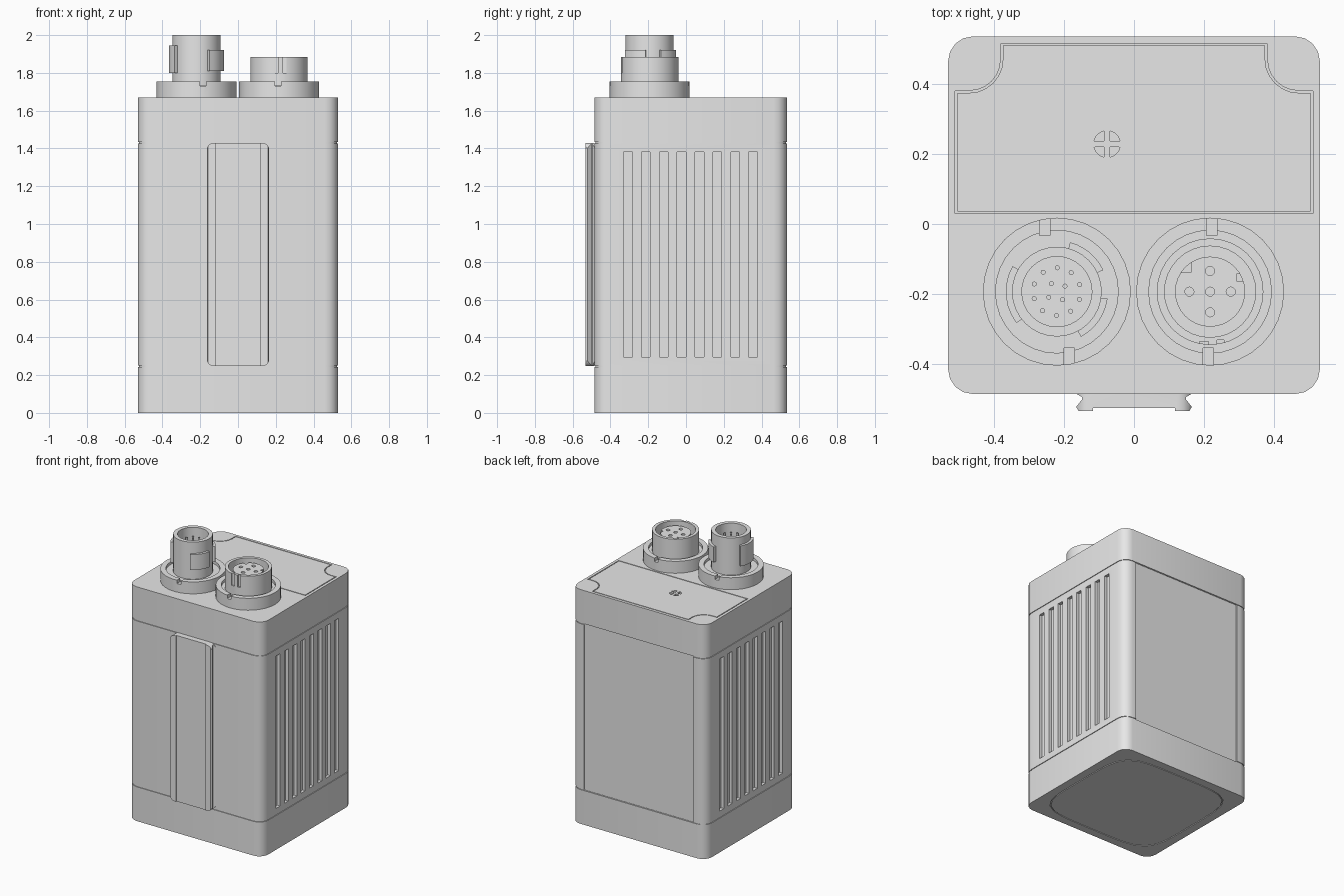
import bpy, bmesh
from math import cos, sin, radians, pi
from mathutils import Vector

if "Cube" in bpy.data.objects:
    bpy.data.objects.remove(bpy.data.objects["Cube"])

GREY = (0.8, 0.8, 0.8, 1)
mat = bpy.data.materials.new("light grey")
mat.use_nodes = True
mat.diffuse_color = GREY
mat.node_tree.nodes["Principled BSDF"].inputs["Base Color"].default_value = GREY

TOP = 1.67


def finish(name, bm):
    bmesh.ops.recalc_face_normals(bm, faces=bm.faces)
    mesh = bpy.data.meshes.new(name)
    bm.to_mesh(mesh)
    bm.free()
    mesh.materials.append(mat)
    obj = bpy.data.objects.new(name, mesh)
    bpy.context.collection.objects.link(obj)
    return obj


def prism(name, pts, z0, z1, along_y=False):
    """Extrude a flat outline along z, or along y."""
    bm = bmesh.new()
    place = (lambda p, h: (p[0], h, p[1])) if along_y else (lambda p, h: (p[0], p[1], h))
    low, high = [[bm.verts.new(place(p, h)) for p in pts] for h in (z0, z1)]
    bm.faces.new(low)
    bm.faces.new(high)
    for i in range(len(pts)):
        bm.faces.new((low[i - 1], low[i], high[i], high[i - 1]))
    return finish(name, bm)


def box(name, x0, x1, y0, y1, z0, z1):
    return prism(name, [(x0, y0), (x1, y0), (x1, y1), (x0, y1)], z0, z1)


def offset(pts, d):
    """Move a counter-clockwise outline outwards by d."""
    out = []
    for i, p in enumerate(pts):
        p, a, b = Vector(p), Vector(pts[i - 1]), Vector(pts[(i + 1) % len(pts)])
        e, f = (p - a).normalized(), (b - p).normalized()
        n, m = Vector((e.y, -e.x)), Vector((f.y, -f.x))
        out.append(p + (n + m) * d / (1 + n.dot(m)))
    return out


def frame(name, pts, outer, inner, z0, z1):
    """Hollow band following an outline."""
    bm = bmesh.new()
    loops = [[bm.verts.new((p[0], p[1], z)) for p in offset(pts, d)]
             for d, z in ((outer, z0), (outer, z1), (inner, z1), (inner, z0))]
    for k in range(4):
        a, b = loops[k - 1], loops[k]
        for i in range(len(pts)):
            bm.faces.new((a[i - 1], a[i], b[i], b[i - 1]))
    return finish(name, bm)


def lathe(name, profile, cx, cy, segs=32):
    """Spin a radius/height profile that starts and ends on the axis."""
    bm = bmesh.new()
    rings = []
    for r, z in profile:
        if r == 0:
            rings.append([bm.verts.new((cx, cy, z))] * segs)
        else:
            rings.append([bm.verts.new((cx + r * cos(2 * pi * i / segs),
                                        cy + r * sin(2 * pi * i / segs), z)) for i in range(segs)])
    for a, b in zip(rings, rings[1:]):
        for i in range(segs):
            bm.faces.new(list(dict.fromkeys((a[i - 1], a[i], b[i], b[i - 1]))))
    return finish(name, bm)


def rod(name, cx, cy, r, z0, z1, segs=12):
    return lathe(name, [(0, z0), (r, z0), (r, z1), (0, z1)], cx, cy, segs)


def arc(cx, cy, r, a0, a1, n=6):
    return [(cx + r * cos(radians(a0 + (a1 - a0) * i / n)),
             cy + r * sin(radians(a0 + (a1 - a0) * i / n))) for i in range(n + 1)]


def rounded(x0, x1, y0, y1, r, n):
    return (arc(x1 - r, y1 - r, r, 0, 90, n) + arc(x0 + r, y1 - r, r, 90, 180, n)
            + arc(x0 + r, y0 + r, r, 180, 270, n) + arc(x1 - r, y0 + r, r, 270, 360, n))


def boolean(obj, cutters, mode='DIFFERENCE'):
    bpy.context.view_layer.objects.active = obj
    for c in cutters:
        mod = obj.modifiers.new("cut", 'BOOLEAN')
        mod.operation, mod.solver, mod.object = mode, 'EXACT', c
        bpy.ops.object.modifier_apply(modifier=mod.name)
        bpy.data.objects.remove(c)


def smooth(obj):
    bpy.ops.object.select_all(action='DESELECT')
    obj.select_set(True)
    bpy.context.view_layer.objects.active = obj
    bpy.ops.object.shade_smooth_by_angle(angle=radians(32))


# Housing with rounded upright corners
outline = rounded(-0.53, 0.53, -0.485, 0.535, 0.07, 4)
housing = prism("housing", outline, 0, TOP)
cutters = []

# Seams between base, middle and lid
for z in (0.247, 1.43):
    cutters.append(frame("seam", outline, 0.02, -0.005, z - 0.003, z + 0.003))

# Shallow recess in the back
cutters.append(box("back_recess", -0.43, 0.43, 0.527, 0.6, 0.246, 1.431))

# Cooling slots on both sides
for side in (-1, 1):
    x0, x1 = sorted((side * 0.508, side * 0.6))
    for i in range(8):
        y = -0.307 + i * 0.0945
        cutters.append(box("slot", x0, x1, y - 0.023, y + 0.023, 0.295, 1.38))

# Lid panel outline with scooped rear corners
panel = ([(-0.51, 0.03), (0.51, 0.03), (0.51, 0.38)] + arc(0.47, 0.47, 0.09, 270, 180)
         + [(0.38, 0.515), (-0.38, 0.515)] + arc(-0.47, 0.47, 0.09, 0, -90) + [(-0.51, 0.38)])
cutters.append(frame("panel_groove", panel, 0, -0.006, TOP - 0.008, TOP + 0.05))

# Four-petal vent in the lid
for sx in (-1, 1):
    for sy in (-1, 1):
        petal = [(0.008, 0.008)] + arc(0, 0, 0.038, 14, 76)
        cutters.append(prism("petal", [(-0.077 + sx * x, 0.228 + sy * y) for x, y in petal],
                             TOP - 0.01, TOP + 0.05))

# Bulged cover outline on the underside
cover = []
for i in range(48):
    c, s = cos(2 * pi * i / 48), sin(2 * pi * i / 48)
    k = 0.47 / (abs(c) ** 5 + abs(s) ** 5) ** 0.2
    cover.append((k * c, 0.025 + 0.96 * k * s))
cutters.append(frame("cover_groove", cover, 0, -0.006, -0.05, 0.006))
boolean(housing, cutters)
smooth(housing)

# Dovetail mounting rail on the front
half = [(0.117, -0.525), (0.117, -0.533), (0.158, -0.533), (0.165, -0.522),
        (0.148, -0.5), (0.148, -0.494), (0.165, -0.484)]
rail = prism("mounting_rail", half + [(-x, y) for x, y in reversed(half)], 0.247, 1.43)
boolean(rail, [prism("rail_ends", rounded(-0.166, 0.166, 0.247, 1.43, 0.04, 4), -0.6, -0.4, True)],
        'INTERSECT')
smooth(rail)

# Connectors share a grooved flange
CY = -0.193
flange = [(0, TOP), (0.211, TOP), (0.211, 1.755), (0.175, 1.755), (0.175, 1.735)]


def flange_notches(cx, shift):
    return [box("notch", cx + s * shift - 0.015, cx + s * shift + 0.015,
                *sorted((CY + s * 0.16, CY + s * 0.25)), 1.73, 1.8) for s in (-1, 1)]


# Tall plug with pins
TX = -0.22
tall = lathe("tall_connector", flange + [(0.128, 1.735), (0.128, 2), (0.1, 2), (0.1, 1.87), (0, 1.87)],
             TX, CY)
boolean(tall, flange_notches(TX, -0.035))
smooth(tall)
for i in range(10):
    a = 2 * pi * i / 10 + 0.3
    rod("outer_pin", TX + 0.068 * cos(a), CY + 0.068 * sin(a), 0.007, 1.865, 1.95)
for i in range(4):
    a = pi / 2 * i + 0.6
    rod("inner_pin", TX + 0.028 * cos(a), CY + 0.028 * sin(a), 0.007, 1.865, 1.95)

# Bayonet lugs around the tall plug
for a0, a1, z0, z1 in ((-62, -8, 1.81, 1.92), (150, 218, 1.8, 1.945), (25, 75, 1.81, 1.92)):
    pts = arc(TX, CY, 0.146, a0, a1) + arc(TX, CY, 0.12, a1, a0)
    smooth(prism("bayonet_lug", pts, z0, z1))

# Short socket with keyed insert
SX = 0.217
short = lathe("short_connector", flange + [(0.152, 1.735), (0.152, 1.885), (0.13, 1.885), (0.13, 1.8),
                                           (0.1, 1.8), (0.1, 1.865), (0, 1.865)], SX, CY)
cutters = flange_notches(SX, -0.005 + 0.01)
cutters.append(box("key_slot", SX - 0.03, SX - 0.005, CY - 0.17, CY - 0.142, 1.8, 1.9))
cutters.append(box("key_slot", SX + 0.02, SX + 0.04, CY - 0.17, CY - 0.138, 1.8, 1.9))
cutters.append(box("side_key", SX + 0.075, SX + 0.12, CY + 0.03, CY + 0.05, 1.82, 1.875))
cutters.append(box("corner_key", SX - 0.09, SX - 0.055, CY + 0.055, CY + 0.09, 1.82, 1.875))
for dx, dy in ((0, 0), (1, 0), (-1, 0), (0, 1), (0, -1)):
    cutters.append(rod("hole", SX + dx * 0.059, CY + dy * 0.059, 0.013, 1.8, 1.9))
boolean(short, cutters)
smooth(short)
